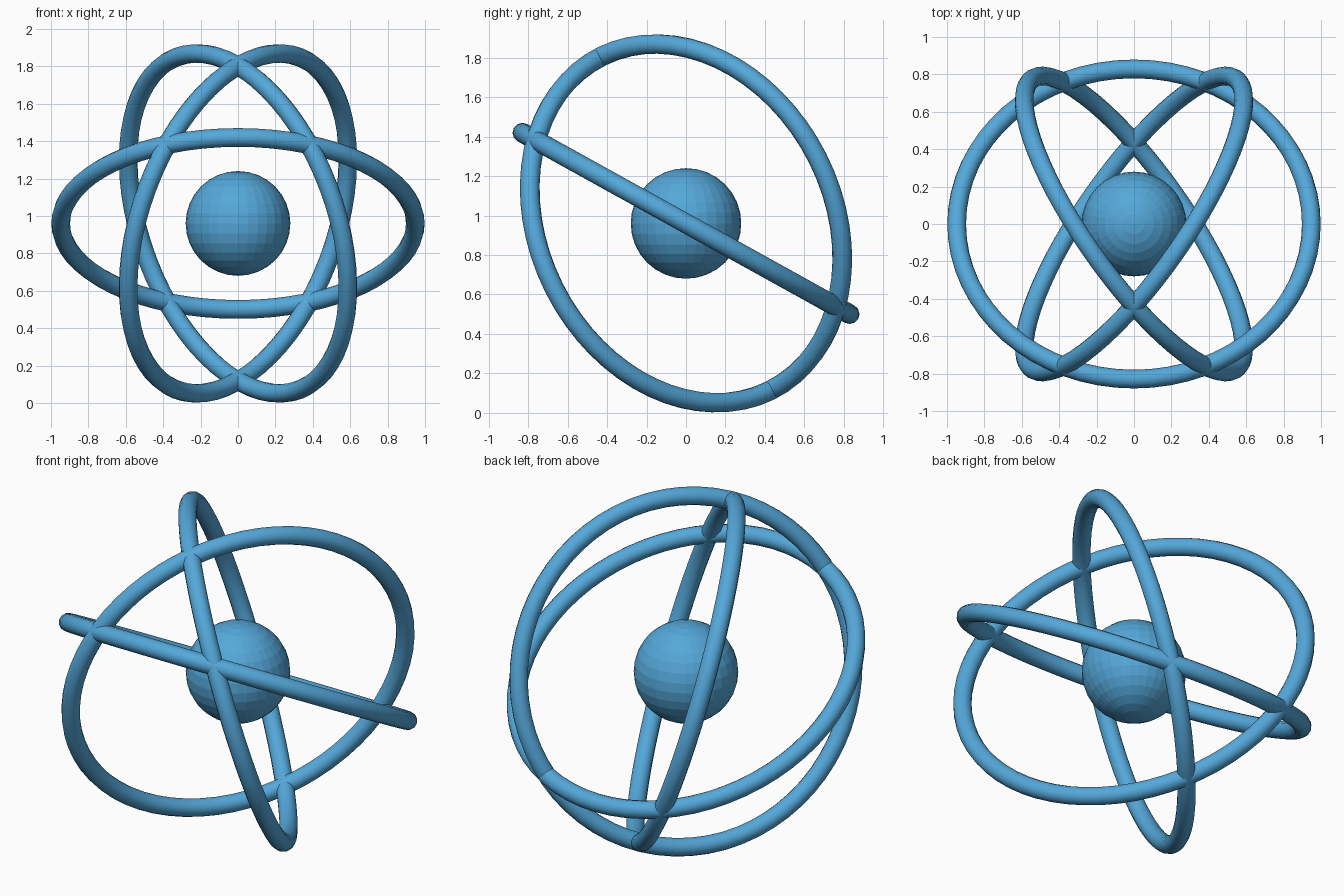
import bpy
from math import radians
from mathutils import Vector

if "Cube" in bpy.data.objects:
    bpy.data.objects.remove(bpy.data.objects["Cube"])

CENTRE = Vector((0, 0, 0.96))

mat = bpy.data.materials.new("blue")
mat.diffuse_color = (0.09, 0.39, 0.70, 1)
mat.use_nodes = True
mat.node_tree.nodes["Principled BSDF"].inputs["Base Color"].default_value = mat.diffuse_color


def orbit_ring(name, normal):
    """Thin round ring about the centre, facing along normal."""
    bpy.ops.mesh.primitive_torus_add(major_radius=0.948, minor_radius=0.05,
                                     major_segments=64, minor_segments=12)
    ob = bpy.context.object
    ob.name = name
    ob.location = CENTRE
    ob.rotation_euler = Vector((0, 0, 1)).rotation_difference(Vector(normal)).to_euler()
    bpy.ops.object.shade_smooth_by_angle(angle=radians(40))
    ob.data.materials.append(mat)


# central ball, faceted
bpy.ops.mesh.primitive_uv_sphere_add(segments=32, ring_count=16, radius=0.28, location=CENTRE)
ball = bpy.context.object
ball.name = "nucleus"
ball.data.materials.append(mat)

# shallow ring leaning to the front, and a mirrored pair of steep rings
orbit_ring("ring_shallow", (0, 0.485, 0.875))
for side, sx in (("left", -1), ("right", 1)):
    orbit_ring("ring_steep_" + side, (sx * 0.785, 0.55, 0.285))
